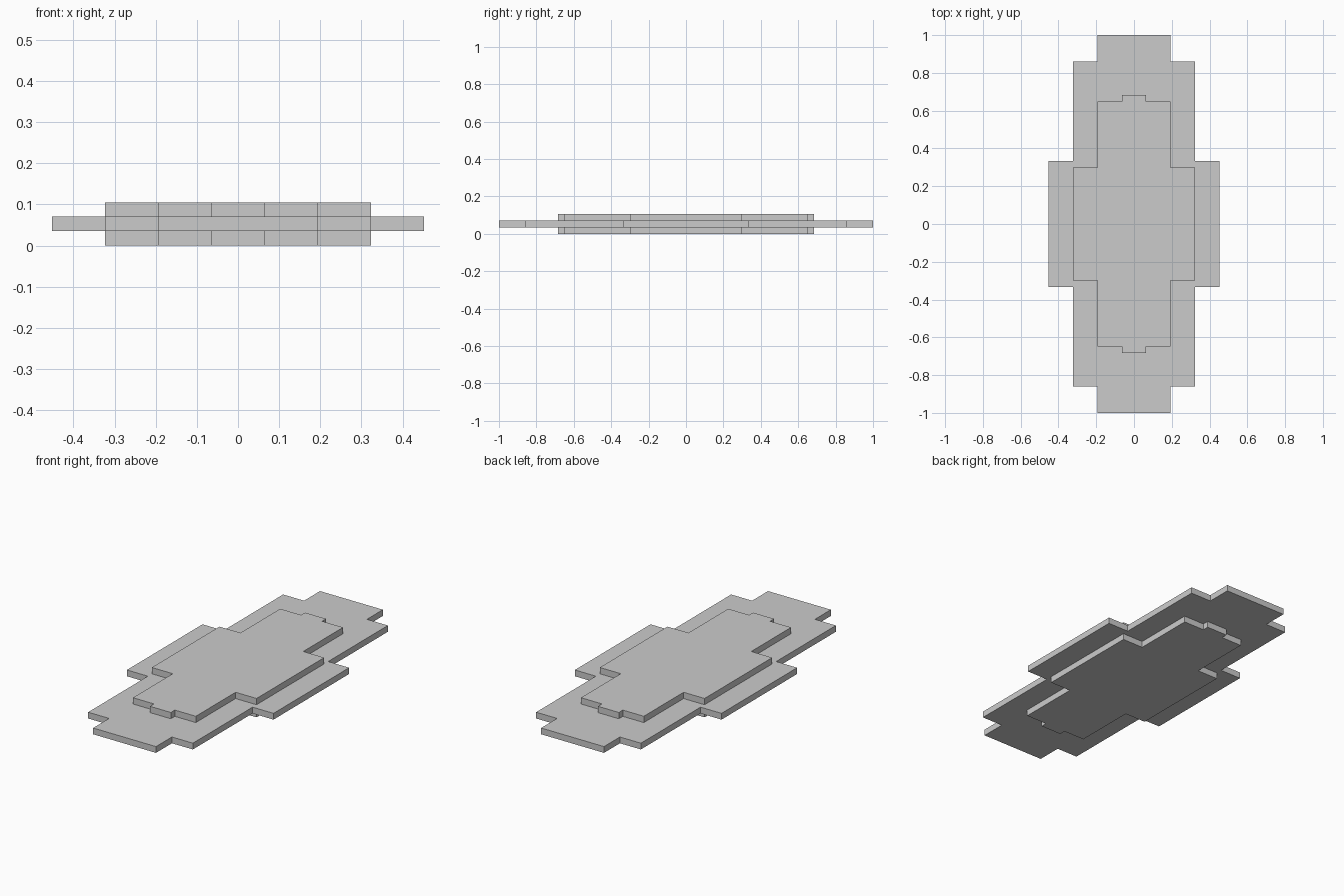
import bpy, bmesh
from mathutils import Vector

if "Cube" in bpy.data.objects:
    bpy.data.objects.remove(bpy.data.objects["Cube"])

U = 2 / 57          # layer height and step along y
W = 0.1293          # column width along x

# Stepped outlines: half-length (y) of each column, from the centre column outwards
CORE = [57, 57, 49, 19]
OUTER = [39, 37, 17]
layers = [OUTER, CORE, OUTER]

# Grid coordinates
xs = [(i - 3.5) * W for i in range(8)]
steps = sorted(set(CORE + OUTER))
ys = [s * U / 2 for s in [-v for v in reversed(steps)] + steps]
zs = [i * U for i in range(4)]


def filled(i, j, k):
    """True when a grid cell lies inside the stepped body."""
    if not (0 <= i < 7 and 0 <= j < len(ys) - 1 and 0 <= k < 3):
        return False
    col = abs(i - 3)
    if col >= len(layers[k]):
        return False
    return abs(ys[j] + ys[j + 1]) / 2 < layers[k][col] * U / 2


# Skin only the exposed cell sides, giving one closed shell
bm = bmesh.new()
for i in range(7):
    for j in range(len(ys) - 1):
        for k in range(3):
            if not filled(i, j, k):
                continue
            for axis in range(3):
                for side in (0, 1):
                    n = [i, j, k]
                    n[axis] += 1 if side else -1
                    if filled(*n):
                        continue
                    a, b = (axis + 1) % 3, (axis + 2) % 3
                    quad = []
                    for da, db in ((0, 0), (1, 0), (1, 1), (0, 1)):
                        c = [i, j, k]
                        c[axis] += side
                        c[a] += da
                        c[b] += db
                        quad.append(bm.verts.new(Vector((xs[c[0]], ys[c[1]], zs[c[2]]))))
                    bm.faces.new(quad if side else quad[::-1])

# Weld and merge coplanar faces
bmesh.ops.remove_doubles(bm, verts=bm.verts[:], dist=1e-5)
bmesh.ops.dissolve_limit(bm, angle_limit=0.01, verts=bm.verts[:], edges=bm.edges[:])
bmesh.ops.recalc_face_normals(bm, faces=bm.faces[:])

mesh = bpy.data.meshes.new("stepped_plate")
bm.to_mesh(mesh)
bm.free()
bpy.context.collection.objects.link(bpy.data.objects.new("stepped_plate", mesh))
